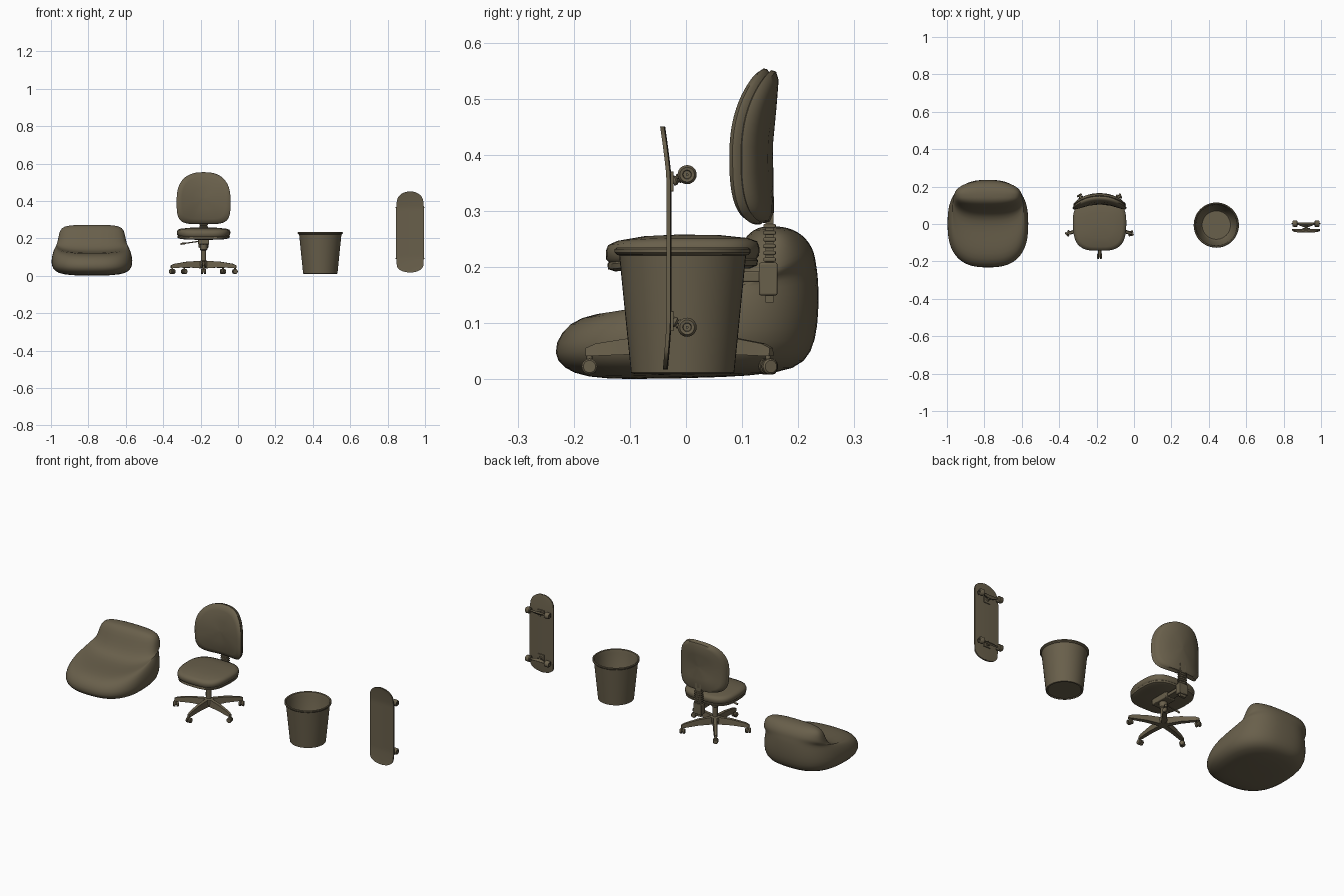
import bpy, bmesh, math
from mathutils import Vector, Matrix

if "Cube" in bpy.data.objects:
    bpy.data.objects.remove(bpy.data.objects["Cube"])

mat = bpy.data.materials.new("drab_brown")
mat.diffuse_color = (0.14, 0.115, 0.07, 1)
mat.use_nodes = True
mat.node_tree.nodes["Principled BSDF"].inputs["Base Color"].default_value = mat.diffuse_color


def build(name, verts, faces, xf=Matrix(), angle=40, subsurf=0):
    me = bpy.data.meshes.new(name)
    me.from_pydata([xf @ Vector(v) for v in verts], [], faces)
    bm = bmesh.new()
    bm.from_mesh(me)
    bmesh.ops.remove_doubles(bm, verts=bm.verts, dist=1e-6)
    bmesh.ops.recalc_face_normals(bm, faces=bm.faces)
    bm.to_mesh(me)
    bm.free()
    me.shade_smooth()
    me.set_sharp_from_angle(angle=math.radians(angle))
    me.materials.append(mat)
    ob = bpy.data.objects.new(name, me)
    bpy.context.collection.objects.link(ob)
    if subsurf:
        m = ob.modifiers.new("smooth", 'SUBSURF')
        m.levels = m.render_levels = subsurf
    return ob


def loft(name, rings, **kw):
    """Skin between equal-length closed rings and cap both ends."""
    n = len(rings[0])
    verts = [v for r in rings for v in r]
    faces = [(i * n + j, i * n + (j + 1) % n, (i + 1) * n + (j + 1) % n, (i + 1) * n + j)
             for i in range(len(rings) - 1) for j in range(n)]
    faces += [tuple(range(n)), tuple(range(len(verts) - n, len(verts)))]
    return build(name, verts, faces, **kw)


def lathe(name, profile, xf=Matrix(), seg=24, **kw):
    """Spin (radius, height) points about local z."""
    rings = [[(r * math.cos(2 * math.pi * j / seg), r * math.sin(2 * math.pi * j / seg), h)
              for j in range(seg)] for r, h in profile]
    return loft(name, rings, xf=xf, **kw)


def oval(n=48, p=3.0, p_top=None):
    """Unit superellipse; p_top sets the exponent of the +v half."""
    out = []
    for j in range(n):
        a = 2 * math.pi * j / n
        c, s = math.cos(a), math.sin(a)
        e = 2 / (p_top if p_top and s > 0 else p)
        out.append((math.copysign(abs(c) ** e, c), math.copysign(abs(s) ** e, s)))
    return out


def box(name, x, y, z, xf=Matrix(), bevel=0.0):
    rings = [[(x[0], y[0], k), (x[1], y[0], k), (x[1], y[1], k), (x[0], y[1], k)] for k in z]
    ob = loft(name, rings, xf=xf, angle=30)
    if bevel:
        m = ob.modifiers.new("bevel", 'BEVEL')
        m.width, m.segments = bevel, 2
    return ob


def at(x, y, z, ang=0.0, axis='Z'):
    return Matrix.Translation((x, y, z)) @ Matrix.Rotation(ang, 4, axis)


# ---- bean bag: half width, front y, back y, front z, back z ----
bag = [(.05, -.10, .05, 0, .003), (.16, -.18, .17, .003, .010), (.20, -.22, .215, .02, .03),
       (.219, -.238, .232, .045, .07), (.215, -.225, .237, .085, .12), (.205, -.19, .237, .112, .16),
       (.192, -.13, .235, .122, .19), (.189, -.05, .232, .124, .205), (.186, .02, .23, .13, .22),
       (.181, .055, .225, .155, .235), (.176, .08, .215, .20, .25), (.165, .10, .20, .248, .263),
       (.13, .12, .18, .268, .271), (.05, .14, .16, .273, .273)]
loft("bean_bag", [[(-.781 + w * u, (a + b) / 2 + (b - a) / 2 * v, za + (zb - za) * (v + 1) / 2)
                   for u, v in oval(40, 2.6)] for w, a, b, za, zb in bag], angle=180, subsurf=1)

# ---- office chair ----
CX, CY = -.184, .004
seat = [(.1, .198), (.88, .198), (.97, .203), (.98, .212), (.96, .215), (.995, .221), (1, .235),
        (.97, .246), (.85, .252), (.5, .257), (.1, .258)]


def seat_pt(u, v, s, z):
    f = max(0, -v) * s
    return (CX + .143 * u * s * (1 - .06 * f), -.006 + .137 * v * s, z - .007 * f * f)


loft("chair_seat", [[seat_pt(u, v, s, z) for u, v in oval(56, 3.2)] for s, z in seat], angle=50)

back = [(.05, .025), (.5, .025), (.85, .020), (.96, .012), (.98, .003), (.955, 0), (.995, -.006),
        (1, -.012), (.95, -.021), (.8, -.026), (.4, -.026), (.05, -.026)]


def back_pt(u, v, s, t):
    u, v = u * s, v * s
    u *= 1 - .04 * max(0, v)
    return (CX + .144 * u, .13 + .015 * v * v + .005 * v - .035 * u * u + t, .415 + .139 * v)


loft("chair_backrest", [[back_pt(u, v, s, t) for u, v in oval(56, 4.5, 2.5)] for s, t in back], angle=50)

# ribbed back post, clamp box and link to the seat
box("back_post", (CX - .018, CX + .018), (.142, .156), (.137, .32))
for i in range(6):
    box("post_rib", (CX - .023, CX + .023), (.138, .160), (.21 + i * .012, .217 + i * .012), bevel=.002)
box("post_clamp", (CX - .026, CX + .026), (.130, .163), (.150, .208), bevel=.003)
box("back_link", (CX - .02, CX + .02), (.03, .135), (.174, .192), bevel=.002)
box("seat_mechanism", (CX - .03, CX + .03), (-.05, .06), (.168, .200), bevel=.004)
lathe("height_lever", [(.003, 0), (.003, .075), (.005, .08), (.005, .105)],
      at(CX - .02, -.02, .185, math.radians(-98), 'Y'), seg=10)

# gas lift and star base
lathe("gas_lift", [(.024, .04), (.026, .06), (.024, .078), (.014, .082), (.014, .135), (.020, .14),
                   (.020, .17)], at(CX, CY, 0))
leg = [(.01, .013, .040, .080), (.09, .012, .045, .076), (.165, .009, .042, .064), (.183, .007, .042, .056)]
for i in range(5):
    m = at(CX, CY, 0, math.radians(-90 + 72 * i))
    loft("base_leg", [[(r, -w, a), (r, w, a), (r, w * .7, b), (r, -w * .7, b)] for r, w, a, b in leg],
         xf=m, angle=30)
    lathe("caster_stem", [(.005, .025), (.005, .046)], m @ at(.176, 0, 0), seg=10)
    turn = m @ at(.176, 0, .023, .5 * i)
    for s in (-1, 1):
        lathe("caster_wheel", [(.006, .003), (.014, .003), (.014, .011), (.011, .014), (.003, .014)],
              turn @ Matrix.Rotation(s * math.pi / 2, 4, 'X'), seg=16)
    lathe("caster_axle", [(.006, -.006), (.006, .006)], turn @ Matrix.Rotation(math.pi / 2, 4, 'X'), seg=10)

# ---- waste bin ----
lathe("waste_bin", [(.001, .014), (.082, .014), (.086, .010), (.092, .012), (.113, .221), (.117, .222),
                    (.121, .226), (.121, .232), (.117, .235), (.112, .232), (.108, .215), (.086, .03),
                    (.076, .018), (.001, .018)], at(.44, -.006, 0), seg=48)

# ---- skateboard standing on its tail ----
BX, Z0, Z1 = .92, .018, .451


def deck_ring(z):
    cap_lo, cap_hi = .045, .065
    e = max(0, (z - (Z1 - cap_hi)) / cap_hi, (Z0 + cap_lo - z) / cap_lo)
    w = .073 * max(.0, 1 - min(e, 1) ** 2.4) ** (1 / 2.1) + .0015
    w -= .003 * min(1, max(0, abs(z - .23) - .13) / .03) * (w > .02)
    kick = -.011 * max(0, (z - .36) / .09) ** 1.2 - .006 * max(0, (.10 - z) / .08) ** 1.2
    xs = [-1, -.6, 0, .6, 1]
    f = [(BX + w * u, -.033 + kick - .002 * u * u, z) for u in xs]
    return f + [(x, y + .007, z) for x, y, z in reversed(f)]


mid, half = (Z0 + Z1) / 2, (Z1 - Z0) / 2
loft("skateboard_deck", [deck_ring(mid - half * math.cos(math.pi * i / 48)) for i in range(49)], angle=40)

for zw, zp in ((.365, .353), (.093, .104)):
    d = 1 if zw > zp else -1
    box("truck_baseplate", (BX - .02, BX + .02), (-.028, -.022), (zp - .018, zp + .018), bevel=.001)
    lathe("truck_bushing", [(.009, 0), (.009, .006), (.006, .009), (.009, .012), (.007, .018)],
          at(BX, -.024, zp, math.radians(-90 + 25 * d), 'X'), seg=16)
    # hanger tapers from the middle to the axle ends
    loft("truck_hanger", [[(BX + x, .002 + a * .006, zw - d * h), (BX + x, .002 + .005, zw),
                           (BX + x, .002 + a * .004, zw + d * .005), (BX + x, -.004 - g, zw - d * h * .6)]
                          for x, a, h, g in ((-.045, 0, .005, 0), (-.015, -.6, .012, .012),
                                             (.015, -.6, .012, .012), (.045, 0, .005, 0))])
    lathe("truck_axle", [(.0025, -.077), (.0025, .077)], at(BX, .002, zw, math.pi / 2, 'Y'), seg=10)
    for s in (-1, 1):
        lathe("skate_wheel", [(.005, .046), (.013, .045), (.017, .049), (.017, .068), (.013, .073),
                              (.008, .072), (.007, .069), (.002, .069)],
              at(BX, .002, zw, s * math.pi / 2, 'Y'), seg=24)
